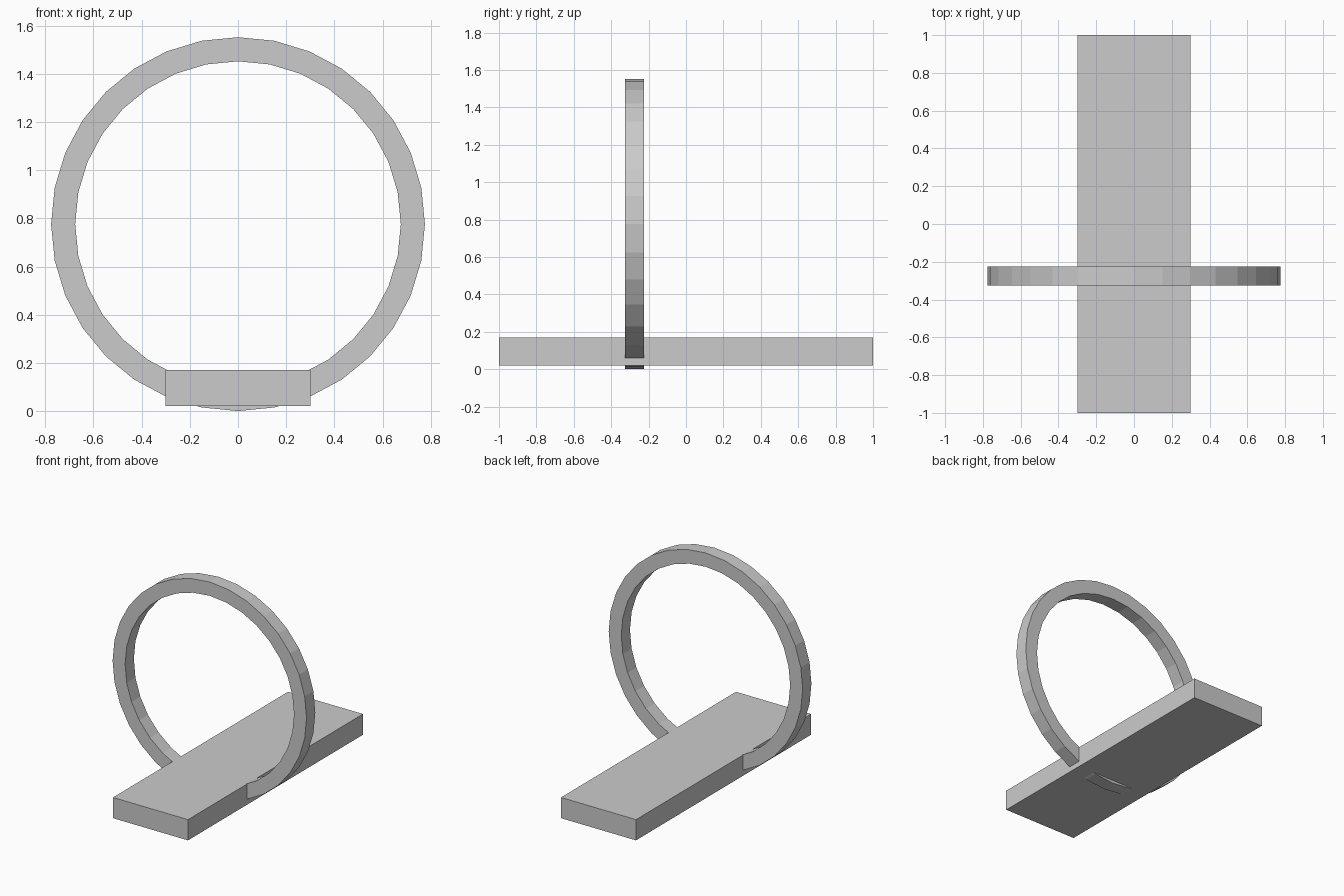
import bpy, bmesh, math

if "Cube" in bpy.data.objects:
    bpy.data.objects.remove(bpy.data.objects["Cube"])

SEGMENTS = 32
OUTER, INNER = 0.776, 0.676
RING_Y, RING_WIDTH = -0.275, 0.1


def make_object(name, bm):
    bmesh.ops.recalc_face_normals(bm, faces=bm.faces)
    mesh = bpy.data.meshes.new(name)
    bm.to_mesh(mesh)
    bm.free()
    obj = bpy.data.objects.new(name, mesh)
    bpy.context.collection.objects.link(obj)
    return obj


# Flat board
bpy.ops.mesh.primitive_cube_add(size=1, location=(0, 0, 0.096))
board = bpy.context.object
board.name = "board"
board.dimensions = (0.6, 2.0, 0.15)
bpy.ops.object.transform_apply(location=False, rotation=False, scale=True)

# Upright hoop: a square section swept round, passing through the board
bm = bmesh.new()
half = RING_WIDTH / 2
section = [(OUTER, -half), (OUTER, half), (INNER, half), (INNER, -half)]
loops = []
for i in range(SEGMENTS):
    a = 2 * math.pi * i / SEGMENTS
    loops.append([bm.verts.new((r * math.cos(a), y, r * math.sin(a)))
                  for r, y in section])
for i in range(SEGMENTS):
    p, q = loops[i], loops[(i + 1) % SEGMENTS]
    for k in range(4):
        n = (k + 1) % 4
        bm.faces.new((p[k], p[n], q[n], q[k]))
hoop = make_object("hoop", bm)
hoop.location = (0, RING_Y, OUTER)
